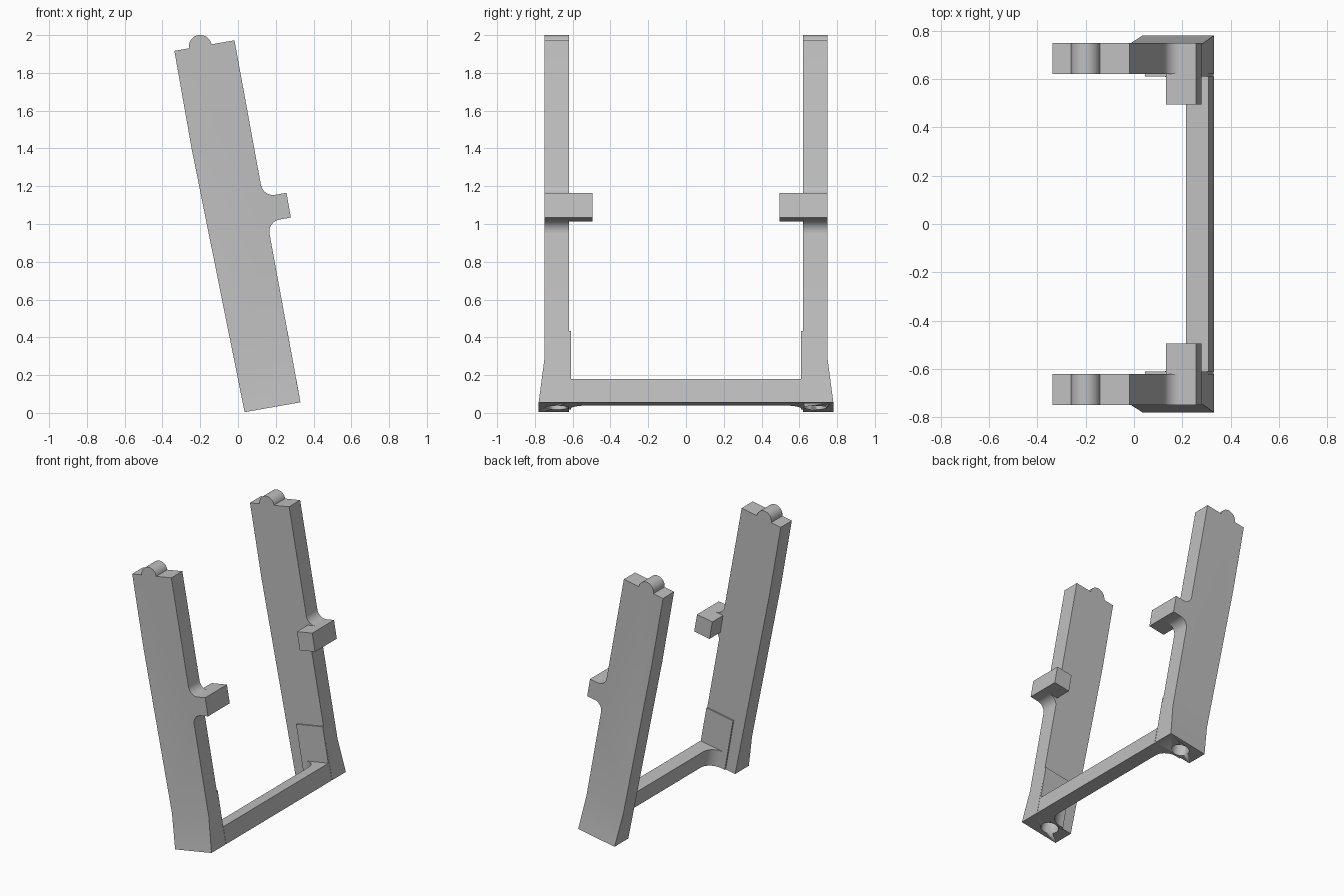
import bpy, bmesh
from math import radians, sin, cos, pi
from mathutils import Matrix, Vector

old = bpy.data.objects.get("Cube")
if old:
    bpy.data.objects.remove(old, do_unlink=True)

grey = bpy.data.materials.new("plain_grey")
grey.use_nodes = True
grey.diffuse_color = (0.52, 0.52, 0.52, 1)
grey.node_tree.nodes["Principled BSDF"].inputs["Base Color"].default_value = (0.52, 0.52, 0.52, 1)

# The whole frame leans back by ten degrees
LEAN = Matrix.Translation((0.035, 0, 0.004)) @ Matrix.Rotation(radians(-10), 4, 'Y')


def arc(cx, cy, r, start, end, n=12):
    steps = [radians(start + (end - start) * i / n) for i in range(n + 1)]
    return [(cx + r * cos(a), cy + r * sin(a)) for a in steps]


def prism(name, outline, lo, hi, plan=False, adjust=None):
    """Extrude a side outline (x, z) along y, or a plan outline (x, y) along z."""
    bm = bmesh.new()
    place = (lambda a, b, c: (a, b, c)) if plan else (lambda a, b, c: (a, c, b))
    face = bm.faces.new([bm.verts.new(place(a, b, lo)) for a, b in outline])
    new = bmesh.ops.extrude_face_region(bm, geom=[face])["geom"]
    shift = Vector(place(0, 0, hi - lo))
    bmesh.ops.translate(bm, vec=shift, verts=[g for g in new if isinstance(g, bmesh.types.BMVert)])
    if adjust:
        adjust(bm)
    bmesh.ops.recalc_face_normals(bm, faces=bm.faces)
    bm.transform(LEAN)
    mesh = bpy.data.meshes.new(name)
    bm.to_mesh(mesh)
    bm.free()
    mesh.materials.append(grey)
    obj = bpy.data.objects.new(name, mesh)
    bpy.context.collection.objects.link(obj)
    bpy.ops.object.select_all(action='DESELECT')
    obj.select_set(True)
    bpy.context.view_layer.objects.active = obj
    bpy.ops.object.shade_smooth_by_angle(angle=radians(30))
    return obj


def rect(x0, x1, y0, y1):
    return [(x0, y0), (x1, y0), (x1, y1), (x0, y1)]


# Arm side outline with filleted peg and rounded top bump
R = 0.065
EDGE, TIP, LOW, HIGH, TOP = 0.294, 0.42, 0.972, 1.105, 1.948
arm_outline = (
    [(0, 0), (0.3, 0)]
    + arc(EDGE + R, LOW - R, R, 180, 90)
    + [(TIP, LOW), (TIP, HIGH)]
    + arc(EDGE + R, HIGH + R, R, 270, 180)
    + [(0.289, TOP)]
    + arc(0.105, TOP, 0.06, 0, 180, 20)
    + [(-0.034, TOP), (-0.034, 1.42)]
)

for side, label in ((-1, "front"), (1, "back")):
    # Foot of the arm flares outward
    def flare(bm):
        bmesh.ops.bisect_plane(bm, geom=bm.verts[:] + bm.edges[:] + bm.faces[:],
                               plane_co=(0, 0, 0.245), plane_no=(0, 0, 1))
        for v in bm.verts:
            if v.co.z < 0.01 and abs(v.co.y) > 0.7:
                v.co.y = side * 0.78

    arm = prism(label + "_arm", arm_outline, side * 0.62, side * 0.748, adjust=flare)

    # Blind socket under the foot
    cutter = prism(label + "_socket_cutter", arc(0.135, side * 0.684, 0.06, 0, 345, 23),
                   -0.05, 0.15, plan=True)
    cutter.hide_render = True
    cut = arm.modifiers.new("socket", 'BOOLEAN')
    cut.operation, cut.solver, cut.object = 'DIFFERENCE', 'EXACT', cutter
    bpy.context.view_layer.objects.active = arm
    bpy.ops.object.modifier_apply(modifier=cut.name)
    bpy.data.objects.remove(cutter, do_unlink=True)

    # Inward peg, inner pad and rounded corner to the crossbar
    prism(label + "_peg", rect(EDGE, TIP, LOW, HIGH), side * 0.495, side * 0.62)
    prism(label + "_pad", rect(0.078, 0.298, 0, 0.384), side * 0.61, side * 0.621)
    corner = [(0.206, 0.61)] + arc(0.105, 0.51, 0.1, 90, 0)
    prism(label + "_corner_fillet", [(x, side * y) for x, y in corner], 0, 0.125, plan=True)

# Crossbar between the feet
prism("crossbar", rect(0.205, 0.3, 0, 0.125), -0.611, 0.611)
